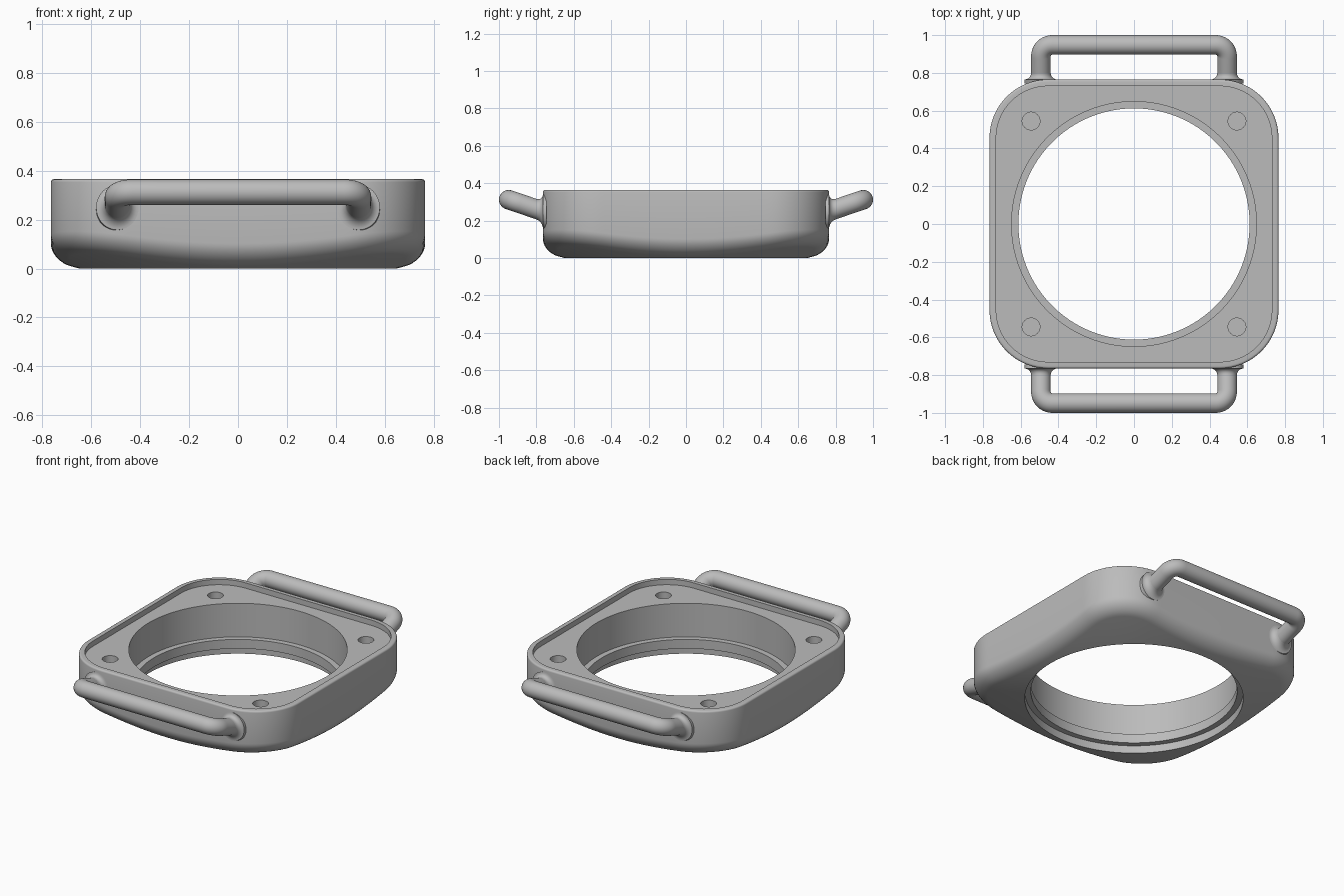
import bpy, bmesh, math
from mathutils import Vector

cube = bpy.data.objects.get("Cube")
if cube:
    bpy.data.objects.remove(cube, do_unlink=True)

HALF, CORNER, TOP, FLOOR = 0.765, 0.31, 0.365, 0.33
BORE, LIP = 0.648, 0.612
FILLET, FILLET_H, SLOPE = 0.08, 0.07, 0.27

grey = bpy.data.materials.new("plain grey")
grey.use_nodes = True
grey.diffuse_color = (0.5, 0.5, 0.5, 1)
grey.node_tree.nodes["Principled BSDF"].inputs["Base Color"].default_value = (0.5, 0.5, 0.5, 1)


def finish(bm, name):
    bmesh.ops.recalc_face_normals(bm, faces=bm.faces)
    mesh = bpy.data.meshes.new(name)
    bm.to_mesh(mesh)
    bm.free()
    mesh.materials.append(grey)
    obj = bpy.data.objects.new(name, mesh)
    bpy.context.collection.objects.link(obj)
    return obj


def smooth(obj):
    bpy.ops.object.select_all(action="DESELECT")
    obj.select_set(True)
    bpy.context.view_layer.objects.active = obj
    bpy.ops.object.shade_smooth_by_angle(angle=math.radians(32))


def loft(rings, name, closed=False):
    """Skin a list of point rings; closed joins last to first, else caps both ends."""
    bm = bmesh.new()
    rows = [[bm.verts.new(p) for p in ring] for ring in rings]
    n = len(rows[0])
    pairs = list(zip(rows, rows[1:])) + ([(rows[-1], rows[0])] if closed else [])
    for a, b in pairs:
        for i in range(n):
            j = (i + 1) % n
            bm.faces.new((a[i], a[j], b[j], b[i]))
    if not closed:
        bm.faces.new(rows[0])
        bm.faces.new(rows[-1])
    return finish(bm, name)


def outline(inset, arc=16, straight=40):
    """Rounded square, offset inward."""
    pts = []
    c, r = HALF - CORNER, CORNER - inset
    for k in range(4):
        turn = math.pi / 2 * k
        side = [(c + r, -c + 2 * c * i / straight) for i in range(straight)]
        bend = [(c + r * math.cos(a), c + r * math.sin(a))
                for a in (math.pi / 2 * i / arc for i in range(arc))]
        for x, y in side + bend:
            pts.append((x * math.cos(turn) - y * math.sin(turn),
                        x * math.sin(turn) + y * math.cos(turn)))
    return pts


def square(inset, z):
    return [(x, y, z) for x, y in outline(inset)]


def circle(r, z):
    return [(*(Vector(p).normalized() * r), z) for p in outline(FILLET)]


def underside(t):
    """Ring on the conical underside, blending up into the wall."""
    lift = FILLET_H * (1 - math.sqrt(max(0, 1 - t * t)))
    return [(x, y, SLOPE * (math.hypot(x, y) - BORE) + lift)
            for x, y in outline(FILLET * (1 - t))]


# Body: bore with inner lip, conical underside, wall, rounded rim and recessed top
rings = [circle(BORE, 0)]
rings += [underside(math.sin(math.pi / 2 * i / 9)) for i in range(10)]
EDGE = 0.012
for i in range(5):
    a = math.pi / 2 * i / 4
    rings.append(square(EDGE * (1 - math.cos(a)), TOP - EDGE + EDGE * math.sin(a)))
rings += [square(0.035, TOP), square(0.035, FLOOR), circle(BORE, FLOOR),
          circle(BORE, 0.11), circle(LIP, 0.11), circle(LIP, 0.05), circle(BORE, 0.05)]
body = loft(rings, "body", closed=True)

# Blind screw holes in the recessed top
bm = bmesh.new()
for sx in (-1, 1):
    for sy in (-1, 1):
        made = bmesh.ops.create_cone(bm, cap_ends=True, segments=40,
                                     radius1=0.047, radius2=0.047, depth=0.2)
        bmesh.ops.translate(bm, verts=made["verts"],
                            vec=(0.545 * sx, 0.545 * sy, FLOOR))
cutter = finish(bm, "hole_cutter")
cutter.hide_render = True
cut = body.modifiers.new("holes", "BOOLEAN")
cut.operation, cut.solver, cut.object = "DIFFERENCE", "EXACT", cutter
bpy.context.view_layer.objects.active = body
bpy.ops.object.modifier_apply(modifier=cut.name)
bpy.data.objects.remove(cutter, do_unlink=True)
smooth(body)

# Handles: tilted round bars with bent corners and flared roots
TUBE, SPAN, REACH, BAR_Z, TILT, BEND = 0.052, 0.493, 0.948, 0.312, 0.34, 0.06


def leg_z(y):
    return BAR_Z - (REACH - y) * TILT


def handle_path():
    half = [(SPAN, HALF - 0.03)]
    for i in range(11):
        a = math.pi / 2 * i / 10
        half.append((SPAN - BEND + BEND * math.cos(a), REACH - BEND + BEND * math.sin(a)))
    full = half + [(-x, y) for x, y in reversed(half)]
    return [Vector((x, y, leg_z(y))) for x, y in full]


def tube(path, side, name, sides=32):
    normal = Vector((0, -TILT, 1)).normalized()
    rings = []
    for i, p in enumerate(path):
        ahead = path[min(i + 1, len(path) - 1)] - path[max(i - 1, 0)]
        across = ahead.normalized().cross(normal)
        ring = []
        for k in range(sides):
            a = math.tau * k / sides
            q = p + TUBE * (across * math.cos(a) + normal * math.sin(a))
            ring.append((q.x, q.y * side, q.z))
        rings.append(ring)
    return loft(rings, name)


def flare(sx, side, name, sides=32, size=0.035):
    rings = []
    for i in range(-1, 8):
        a = math.pi / 2 * max(i, 0) / 7
        r = TUBE + size * (1 - math.sin(a))
        y = HALF + size * (1 - math.cos(a)) - (0.02 if i < 0 else 0)
        rings.append([(sx * SPAN + r * math.cos(b), y * side,
                       leg_z(y) + r * math.sin(b) * math.hypot(1, TILT))
                      for b in (math.tau * k / sides for k in range(sides))])
    return loft(rings, name)


for side, label in ((-1, "front"), (1, "back")):
    smooth(tube(handle_path(), side, label + "_handle"))
    for sx, hand in ((-1, "right"), (1, "left")):
        smooth(flare(sx, side, f"{label}_{hand}_handle_root"))
